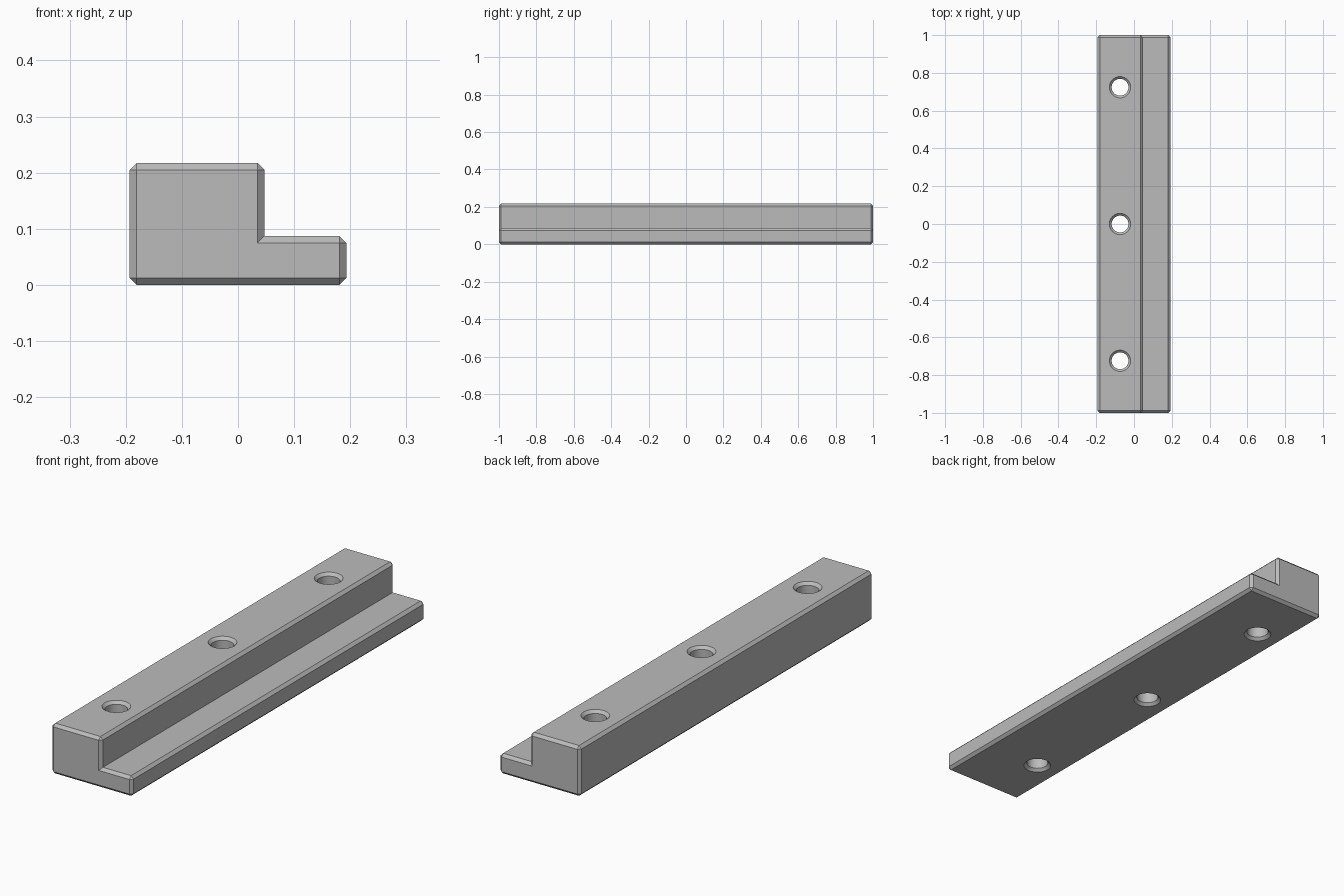
import bpy, bmesh
from math import cos, sin, tau

if "Cube" in bpy.data.objects:
    bpy.data.objects.remove(bpy.data.objects["Cube"])

CHAMFER = 0.012
HEIGHT = 0.217
STEP_X, STEP_Z = 0.047, 0.087
HALF_W = 0.193
HOLE_X, HOLE_R = -0.074, 0.0445

steel = bpy.data.materials.new("plain grey")
steel.use_nodes = True
grey = (0.5, 0.5, 0.5, 1)
steel.diffuse_color = grey
steel.node_tree.nodes["Principled BSDF"].inputs["Base Color"].default_value = grey


def make_object(name, bm):
    bmesh.ops.recalc_face_normals(bm, faces=bm.faces)
    mesh = bpy.data.meshes.new(name)
    bm.to_mesh(mesh)
    bm.free()
    mesh.materials.append(steel)
    obj = bpy.data.objects.new(name, mesh)
    bpy.context.collection.objects.link(obj)
    return obj


# Stepped rail: L profile extruded along y, every outside edge chamfered
bm = bmesh.new()
profile = [(-HALF_W, 0), (HALF_W, 0), (HALF_W, STEP_Z),
           (STEP_X, STEP_Z), (STEP_X, HEIGHT), (-HALF_W, HEIGHT)]
end = bm.faces.new([bm.verts.new((x, -1, z)) for x, z in profile])
grown = bmesh.ops.extrude_face_region(bm, geom=[end], use_keep_orig=True)
moved = [g for g in grown["geom"] if isinstance(g, bmesh.types.BMVert)]
bmesh.ops.translate(bm, verts=moved, vec=(0, 2, 0))
bmesh.ops.recalc_face_normals(bm, faces=bm.faces)
bm.normal_update()
outside = [e for e in bm.edges if e.is_convex]
bmesh.ops.bevel(bm, geom=outside, offset=CHAMFER, offset_type='OFFSET',
                segments=1, profile=0.5, affect='EDGES')
rail = make_object("stepped_rail", bm)

# Bolt holes: turned cutters, flared at both mouths
SIDES = 48
EXTRA = 0.01
wide = HOLE_R + CHAMFER + EXTRA
stations = [(-EXTRA, wide), (CHAMFER, HOLE_R),
            (HEIGHT - CHAMFER, HOLE_R), (HEIGHT + EXTRA, wide)]
bm = bmesh.new()
for y in (-0.724, 0, 0.724):
    rings = [[bm.verts.new((HOLE_X + r * cos(tau * i / SIDES),
                            y + r * sin(tau * i / SIDES), z))
              for i in range(SIDES)] for z, r in stations]
    for low, high in zip(rings, rings[1:]):
        for i in range(SIDES):
            j = (i + 1) % SIDES
            face = bm.faces.new((low[i], low[j], high[j], high[i]))
            face.smooth = True
    bm.faces.new(rings[0][::-1])
    bm.faces.new(rings[-1])
cutter = make_object("hole_cutter", bm)
cutter.hide_render = True
cutter.hide_set(True)

cut = rail.modifiers.new("bolt holes", 'BOOLEAN')
cut.operation = 'DIFFERENCE'
cut.solver = 'EXACT'
cut.object = cutter

# Apply the cut, drop the cutter, and keep chamfer edges crisp
bpy.ops.object.select_all(action='DESELECT')
rail.select_set(True)
bpy.context.view_layer.objects.active = rail
bpy.ops.object.modifier_apply(modifier=cut.name)
bpy.data.objects.remove(cutter)
bpy.ops.object.shade_smooth_by_angle(angle=0.5)
